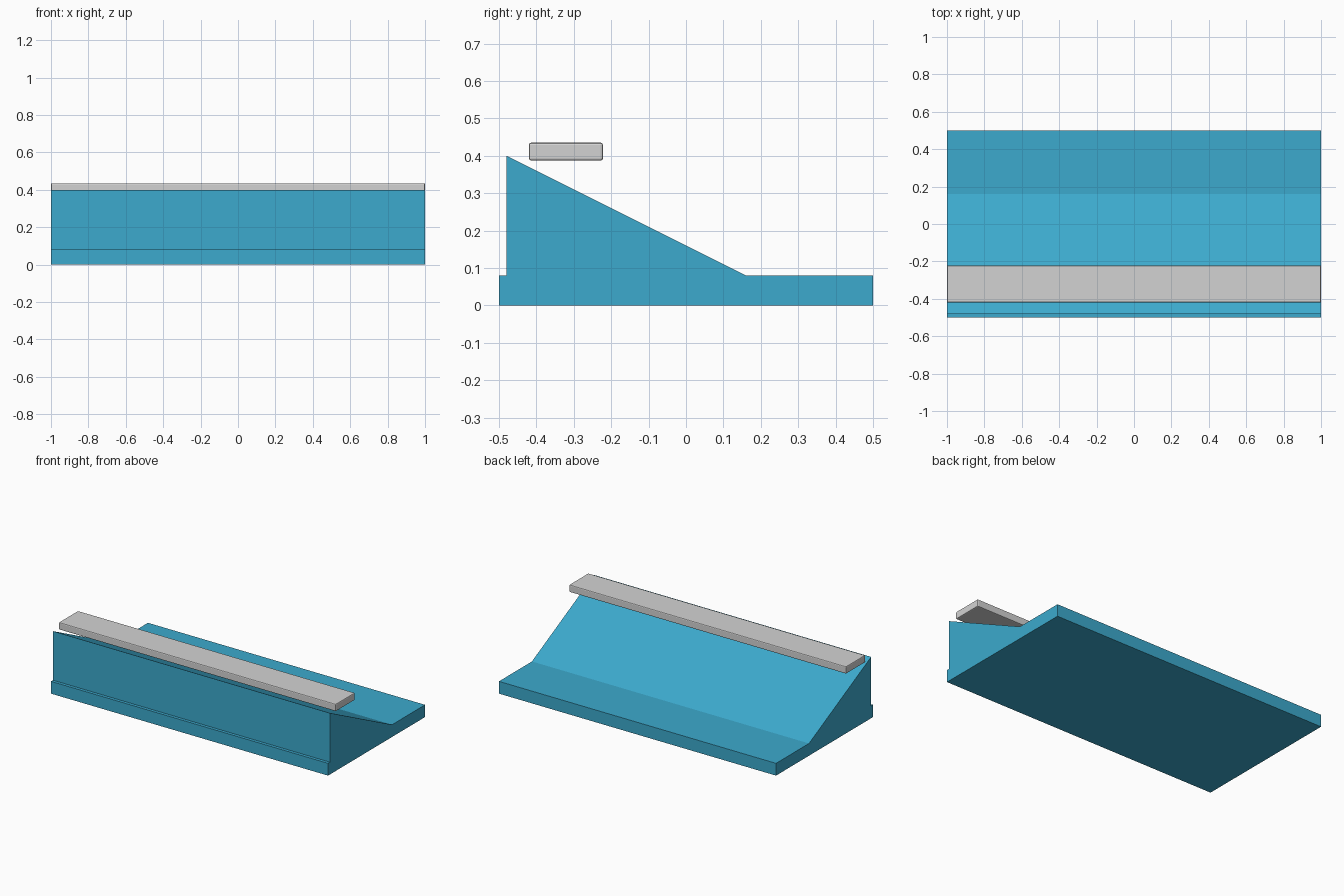
import bpy, bmesh

cube = bpy.data.objects.get("Cube")
if cube:
    bpy.data.objects.remove(cube, do_unlink=True)


def material(name, rgb):
    mat = bpy.data.materials.new(name)
    mat.use_nodes = True
    color = (*rgb, 1.0)
    mat.diffuse_color = color
    mat.node_tree.nodes["Principled BSDF"].inputs["Base Color"].default_value = color
    return mat


def extrude_profile(name, profile, half_width, mat):
    """Extrude a (y, z) outline along x, centred on x = 0."""
    bm = bmesh.new()
    face = bm.faces.new([bm.verts.new((-half_width, y, z)) for y, z in profile])
    out = bmesh.ops.extrude_face_region(bm, geom=[face])
    verts = [v for v in out["geom"] if isinstance(v, bmesh.types.BMVert)]
    bmesh.ops.translate(bm, verts=verts, vec=(2 * half_width, 0, 0))
    bmesh.ops.recalc_face_normals(bm, faces=bm.faces[:])
    mesh = bpy.data.meshes.new(name)
    bm.to_mesh(mesh)
    bm.free()
    mesh.materials.append(mat)
    obj = bpy.data.objects.new(name, mesh)
    bpy.context.collection.objects.link(obj)
    return obj


blue = material("blue", (0.045, 0.40, 0.61))
grey = material("light grey", (0.65, 0.65, 0.65))

# Base slab with the sloping wedge and a narrow front ledge
extrude_profile("sloped_base", [
    (-0.50, 0.0), (0.50, 0.0), (0.50, 0.08), (0.16, 0.08),
    (-0.48, 0.40), (-0.48, 0.08), (-0.50, 0.08)], 1.0, blue)

# Flat rail floating above the slope, with softened edges
rail = extrude_profile("top_rail", [
    (-0.42, 0.387), (-0.222, 0.387), (-0.222, 0.435), (-0.42, 0.435)], 1.0, grey)
bevel = rail.modifiers.new("soft_edges", 'BEVEL')
bevel.width = 0.006
bevel.segments = 2
